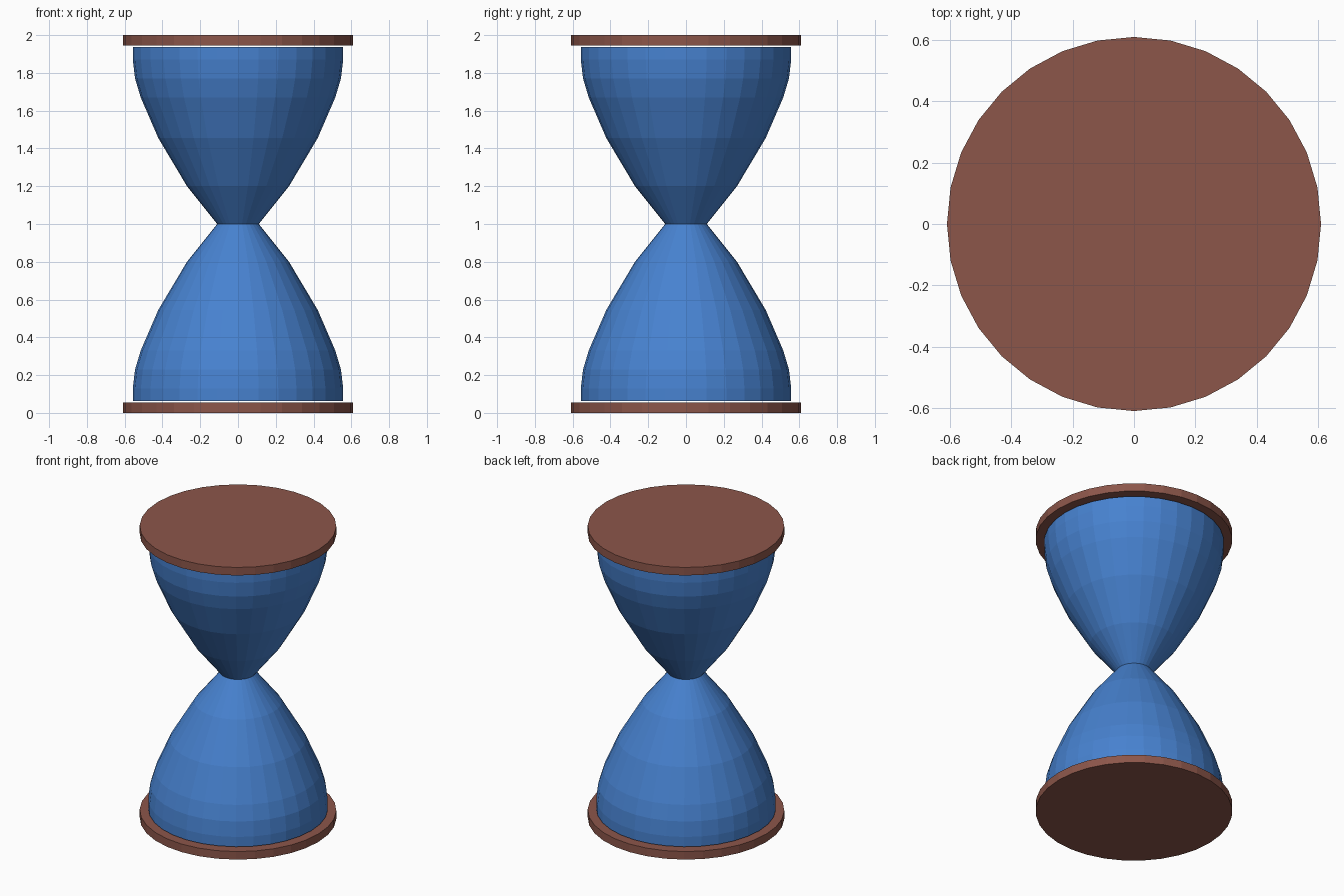
import bpy
import math

if "Cube" in bpy.data.objects:
    bpy.data.objects.remove(bpy.data.objects["Cube"])

SIDES = 32


def make_material(name, rgb):
    """Flat colour from 0-255 sRGB values, stored as linear."""
    mat = bpy.data.materials.new(name)
    lin = [((c / 255 + 0.055) / 1.055) ** 2.4 for c in rgb]
    mat.diffuse_color = (*lin, 1.0)
    mat.use_nodes = True
    mat.node_tree.nodes["Principled BSDF"].inputs["Base Color"].default_value = mat.diffuse_color
    return mat


def lathe(name, profile, mat):
    """Closed solid turned around z from (radius, height) points, bottom first."""
    verts = [(r * math.cos(2 * math.pi * i / SIDES),
              r * math.sin(2 * math.pi * i / SIDES), z)
             for r, z in profile for i in range(SIDES)]
    faces = []
    for k in range(len(profile) - 1):
        a, b = k * SIDES, (k + 1) * SIDES
        for i in range(SIDES):
            j = (i + 1) % SIDES
            faces.append((a + i, a + j, b + j, b + i))
    faces.append(tuple(reversed(range(SIDES))))
    top = (len(profile) - 1) * SIDES
    faces.append(tuple(range(top, top + SIDES)))
    mesh = bpy.data.meshes.new(name)
    mesh.from_pydata(verts, [], faces)
    mesh.materials.append(mat)
    obj = bpy.data.objects.new(name, mesh)
    bpy.context.collection.objects.link(obj)
    return obj


wood = make_material("brown wood", (140, 86, 74))
glass = make_material("blue glass", (71, 130, 208))

# End plates
R, T = 0.61, 0.055
lathe("bottom_plate", [(R, 0), (R, T)], wood)
lathe("top_plate", [(R, 2 - T), (R, 2)], wood)

# Bulbs, meeting at the narrow waist and floating just clear of the plates
lower = [(0.557, 0.063), (0.557, 0.13), (0.545, 0.23), (0.515, 0.33),
         (0.422, 0.545), (0.27, 0.80), (0.11, 1.0)]
upper = [(r, 2 - z) for r, z in reversed(lower)]
lathe("glass_bulbs", lower + upper[1:], glass)
